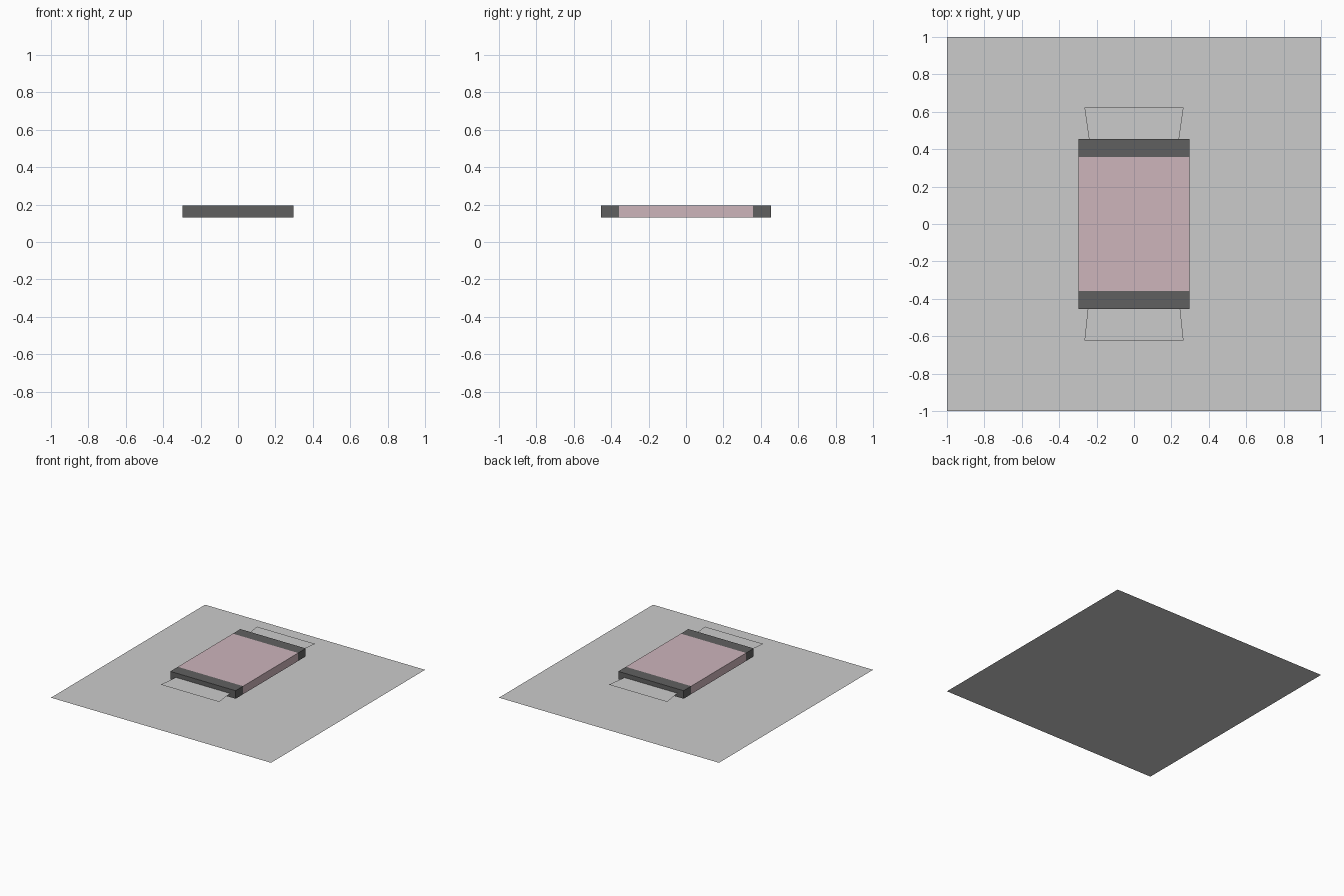
import bpy

if "Cube" in bpy.data.objects:
    bpy.data.objects.remove(bpy.data.objects["Cube"])

X, Y_CAP, Y_BODY = 0.297, 0.455, 0.357   # half sizes of the wrapped bar
Z0, Z1 = 0.13, 0.196


def material(name, rgb):
    m = bpy.data.materials.new(name)
    m.diffuse_color = (*rgb, 1)
    m.use_nodes = True
    m.node_tree.nodes["Principled BSDF"].inputs["Base Color"].default_value = m.diffuse_color
    return m


def mesh(name, verts, faces, mat=None):
    me = bpy.data.meshes.new(name)
    me.from_pydata(verts, [], faces)
    ob = bpy.data.objects.new(name, me)
    bpy.context.collection.objects.link(ob)
    if mat:
        me.materials.append(mat)
    return ob


def box(name, y0, y1, skip, mat):
    """Box across the bar's width, leaving out the hidden joining sides."""
    v = [(x, y, z) for x in (-X, X) for y in (y0, y1) for z in (Z0, Z1)]
    sides = {'left': (0, 1, 3, 2), 'right': (4, 6, 7, 5), 'front': (0, 4, 5, 1),
             'back': (2, 3, 7, 6), 'bottom': (0, 2, 6, 4), 'top': (1, 5, 7, 3)}
    return mesh(name, v, [f for k, f in sides.items() if k not in skip], mat)


pink = material("pink", (0.61, 0.46, 0.50))
dark = material("dark_grey", (0.117, 0.117, 0.117))

# Flat square base sheet
mesh("base_sheet", [(-1, -1, 0), (1, -1, 0), (1, 1, 0), (-1, 1, 0)], [(0, 1, 2, 3)])

# Bar: pink middle with a dark band at each end
box("bar_middle", -Y_BODY, Y_BODY, ('front', 'back'), pink)
box("front_band", -Y_CAP, -Y_BODY, ('back',), dark)
box("back_band", Y_BODY, Y_CAP, ('front',), dark)

# Thin flared end flaps at mid height of the bar
for name, s, inner in (("front_flap", -1, 0.247), ("back_flap", 1, 0.241)):
    pts = [(-inner, s * Y_CAP, 0.16), (inner, s * Y_CAP, 0.16),
           (0.265, s * 0.624, 0.16), (-0.265, s * 0.624, 0.16)]
    mesh(name, pts, [(0, 1, 2, 3) if s > 0 else (3, 2, 1, 0)])
